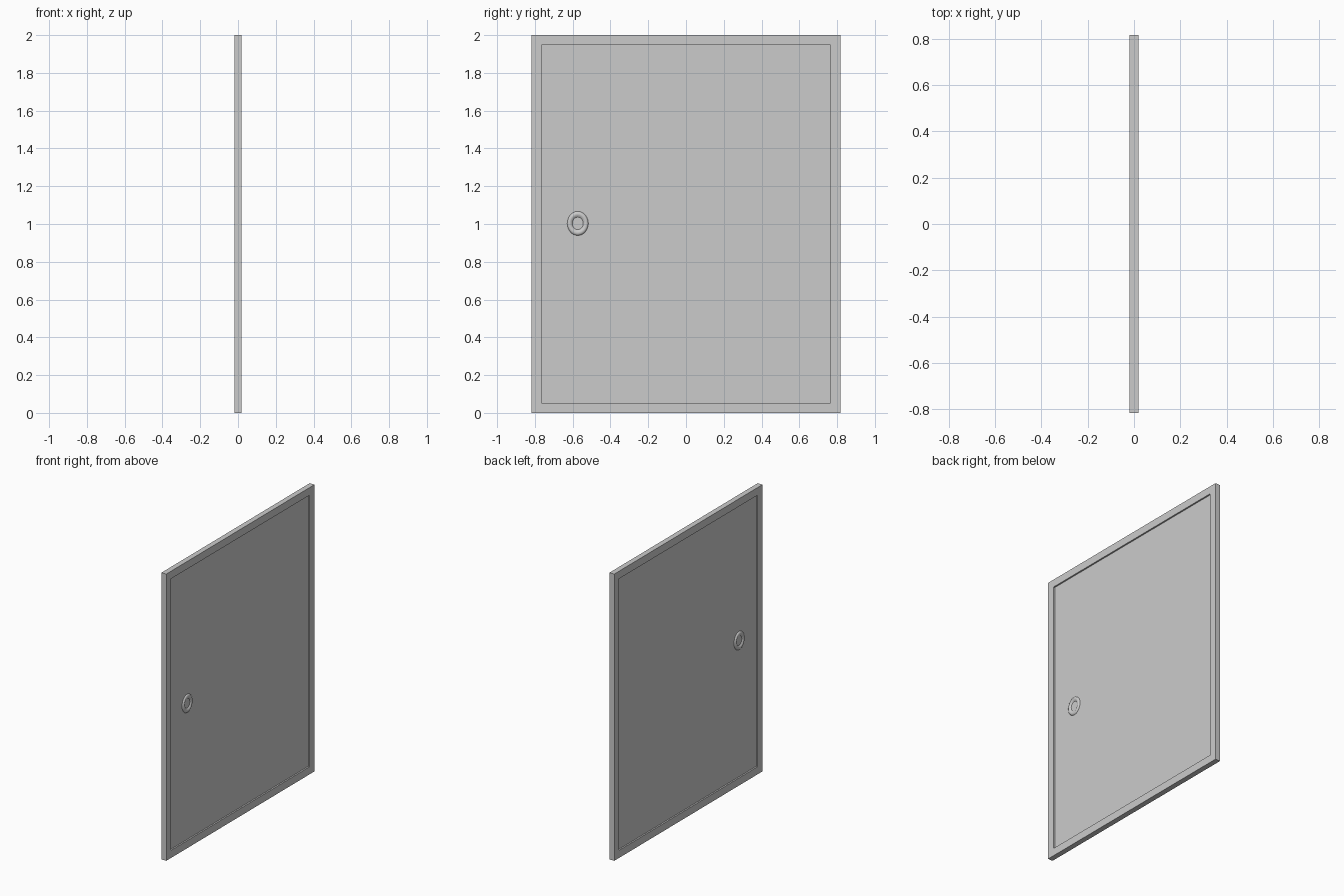
import bpy, bmesh
from math import cos, sin, tau

if "Cube" in bpy.data.objects:
    bpy.data.objects.remove(bpy.data.objects["Cube"])

W, H, T = 0.817, 2.0, 0.0185      # half width, height, half thickness
F = 0.053                         # frame border
P = 0.008                         # half thickness of the recessed panel


def make(name, bm):
    bmesh.ops.recalc_face_normals(bm, faces=bm.faces)
    me = bpy.data.meshes.new(name)
    bm.to_mesh(me)
    bm.free()
    ob = bpy.data.objects.new(name, me)
    bpy.context.collection.objects.link(ob)
    return ob


def skin(bm, loops, closed=False):
    """Bridge equal-length vertex loops with quads."""
    n = len(loops[0])
    pairs = list(zip(loops, loops[1:]))
    if closed:
        pairs.append((loops[-1], loops[0]))
    for a, b in pairs:
        for i in range(n):
            j = (i + 1) % n
            bm.faces.new((a[i], a[j], b[j], b[i]))


def rect(bm, x, inset):
    w = W - inset
    return [bm.verts.new((x, y, z)) for y, z in
            ((-w, inset), (w, inset), (w, H - inset), (-w, H - inset))]


# Frame: a mitred rectangular ring
bm = bmesh.new()
skin(bm, [rect(bm, -T, 0), rect(bm, T, 0), rect(bm, T, F), rect(bm, -T, F)], closed=True)
make("frame", bm)

# Panel: thin sheet set into the frame
bm = bmesh.new()
a, b = rect(bm, -P, F), rect(bm, P, F)
skin(bm, [a, b])
bm.faces.new(a)
bm.faces.new(b)
make("panel", bm)

# Finger pulls: oval raised rim with a dished centre, one on each face
PROFILE = ((1.0, 0.0), (0.96, 0.005), (0.86, 0.0085), (0.74, 0.009),
           (0.62, 0.006), (0.52, 0.001))      # radius factor, height above panel
N = 24
for side, label in ((1, "right"), (-1, "left")):
    bm = bmesh.new()
    loops = [[bm.verts.new((side * (P + h), -0.573 + 0.056 * r * cos(tau * i / N),
                            1.003 + 0.064 * r * sin(tau * i / N))) for i in range(N)]
             for r, h in PROFILE]
    skin(bm, loops)
    bm.faces.new(loops[-1])
    bm.faces.new(loops[0])
    ob = make("finger_pull_" + label, bm)
    bpy.context.view_layer.objects.active = ob
    ob.select_set(True)
    bpy.ops.object.shade_smooth_by_angle(angle=0.6)
    ob.select_set(False)
